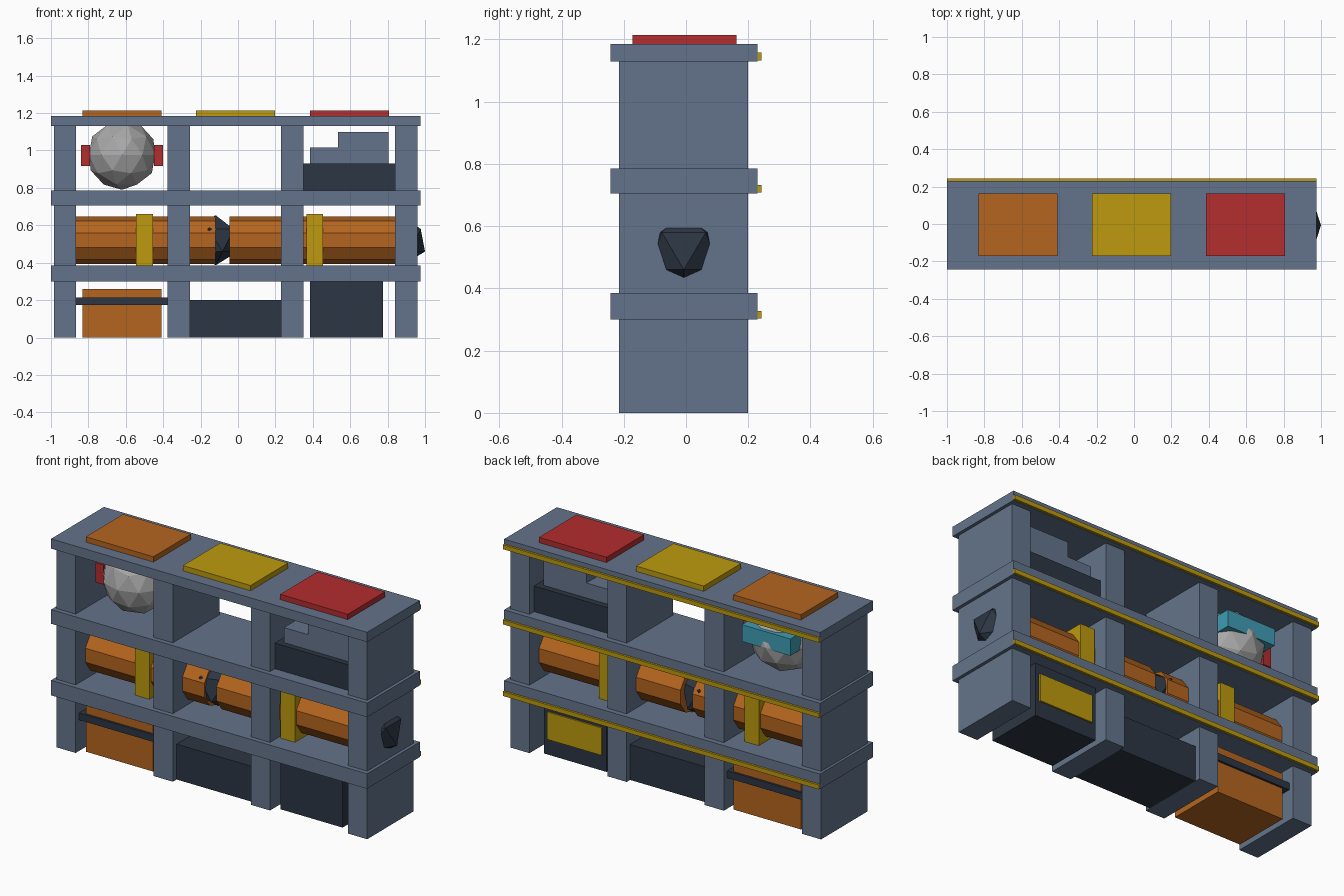
import bpy
from math import pi
from mathutils import Matrix

default = bpy.data.objects.get("Cube")
if default:
    bpy.data.objects.remove(default, do_unlink=True)

YC = -0.007  # depth centre of the rack


def material(name, hexcode):
    srgb = [int(hexcode[i:i + 2], 16) / 255 for i in (0, 2, 4)]
    col = [c / 12.92 if c < 0.04045 else ((c + 0.055) / 1.055) ** 2.4 for c in srgb] + [1]
    m = bpy.data.materials.new(name)
    m.use_nodes = True
    m.diffuse_color = col
    m.node_tree.nodes["Principled BSDF"].inputs["Base Color"].default_value = col
    return m


slate = material("slate", "64748b")
dark = material("charcoal", "2c3643")
orange = material("orange", "b5651f")
yellow = material("yellow", "bd9a0e")
red = material("red", "b32d2e")
grey = material("light_grey", "a8a8a8")
cyan = material("cyan", "3f9db5")


def finish(name, mat):
    ob = bpy.context.object
    ob.name = ob.data.name = name
    ob.data.materials.append(mat)
    return ob


def box(name, mat, x, y, z):
    """Box from (min, max) ranges on each axis."""
    bpy.ops.mesh.primitive_cube_add(size=1)
    ob = finish(name, mat)
    ranges = (x, y, z)
    ob.data.transform(Matrix.Diagonal([b - a for a, b in ranges] + [1]))
    ob.location = [(a + b) / 2 for a, b in ranges]
    return ob


def ball(name, mat, radius, loc, level, turn=0):
    bpy.ops.mesh.primitive_ico_sphere_add(subdivisions=level, radius=radius,
                                          location=loc, rotation=(0, 0, turn))
    return finish(name, mat)


# Rack: shelf boards with a yellow strip on the back edge
for level, (z0, z1) in {"lower": (0.30, 0.385), "middle": (0.705, 0.785),
                        "top": (1.13, 1.185)}.items():
    box(level + "_board", slate, (-1, 0.977), (-0.242, 0.23), (z0, z1))
    box(level + "_edge_strip", yellow, (-1, 0.977), (0.228, 0.242), (z0 + 0.003, z0 + 0.028))

# Rack: upright panels
for i in range(4):
    x = -0.985 + i * 0.608
    box(f"upright_{i + 1}", slate, (x, x + 0.12), (-0.215, 0.2), (0, 1.135))

# Coloured pads on the top board
for i, mat in enumerate((orange, yellow, red)):
    x = -0.832 + i * 0.608
    box(f"top_pad_{i + 1}", mat, (x, x + 0.423), (-0.172, 0.162), (1.18, 1.215))

# Bottom bay: crate with band, low chest, tall cabinet with back panel
box("crate", orange, (-0.832, -0.41), (-0.172, 0.16), (0, 0.26))
box("crate_band", dark, (-0.866, -0.378), (-0.185, 0.172), (0.175, 0.215))
box("low_chest", dark, (-0.262, 0.232), (-0.182, 0.17), (0, 0.2))
box("cabinet", dark, (0.385, 0.775), (-0.172, 0.16), (0, 0.302))
box("cabinet_panel", yellow, (0.41, 0.75), (0.15, 0.169), (0.09, 0.245))

# Middle bay: ten-sided tubes with faceted dark noses and holding straps
for side, x0, x1 in (("left", -0.045, 0.88), ("right", -0.94, -0.12)):
    bpy.ops.mesh.primitive_cylinder_add(vertices=10, radius=0.128, depth=x1 - x0)
    tube = finish(side + "_tube", orange)
    # Lay the tube along x with an edge facing the front
    tube.data.transform(Matrix.Rotation(pi / 2, 4, "Y") @ Matrix.Rotation(pi / 2, 4, "Z"))
    tube.location = ((x0 + x1) / 2, YC, 0.52)
    ball(side + "_tube_nose", dark, 0.134, (x1, YC, 0.52), 1, pi)
for side, x in (("left", 0.365), ("right", -0.545)):
    box(side + "_strap", yellow, (x, x + 0.09), (-0.142, 0.128), (0.38, 0.66))

# Top bay: faceted helmet with ear pieces and a visor facing the back
ball("helmet", grey, 0.187, (-0.62, YC, 0.977), 2)
for side, x in (("left", -0.45), ("right", -0.84)):
    box(side + "_ear_piece", red, (x, x + 0.05), (-0.075, 0.06), (0.918, 1.03))
box("visor", cyan, (-0.772, -0.468), (0.07, 0.17), (0.97, 1.065))

# Top bay: stepped machine
box("machine_base", dark, (0.348, 0.842), (-0.172, 0.16), (0.78, 0.93))
box("machine_step", slate, (0.385, 0.54), (-0.14, 0.125), (0.925, 1.015))
box("machine_block", slate, (0.535, 0.805), (-0.14, 0.125), (0.925, 1.1))
